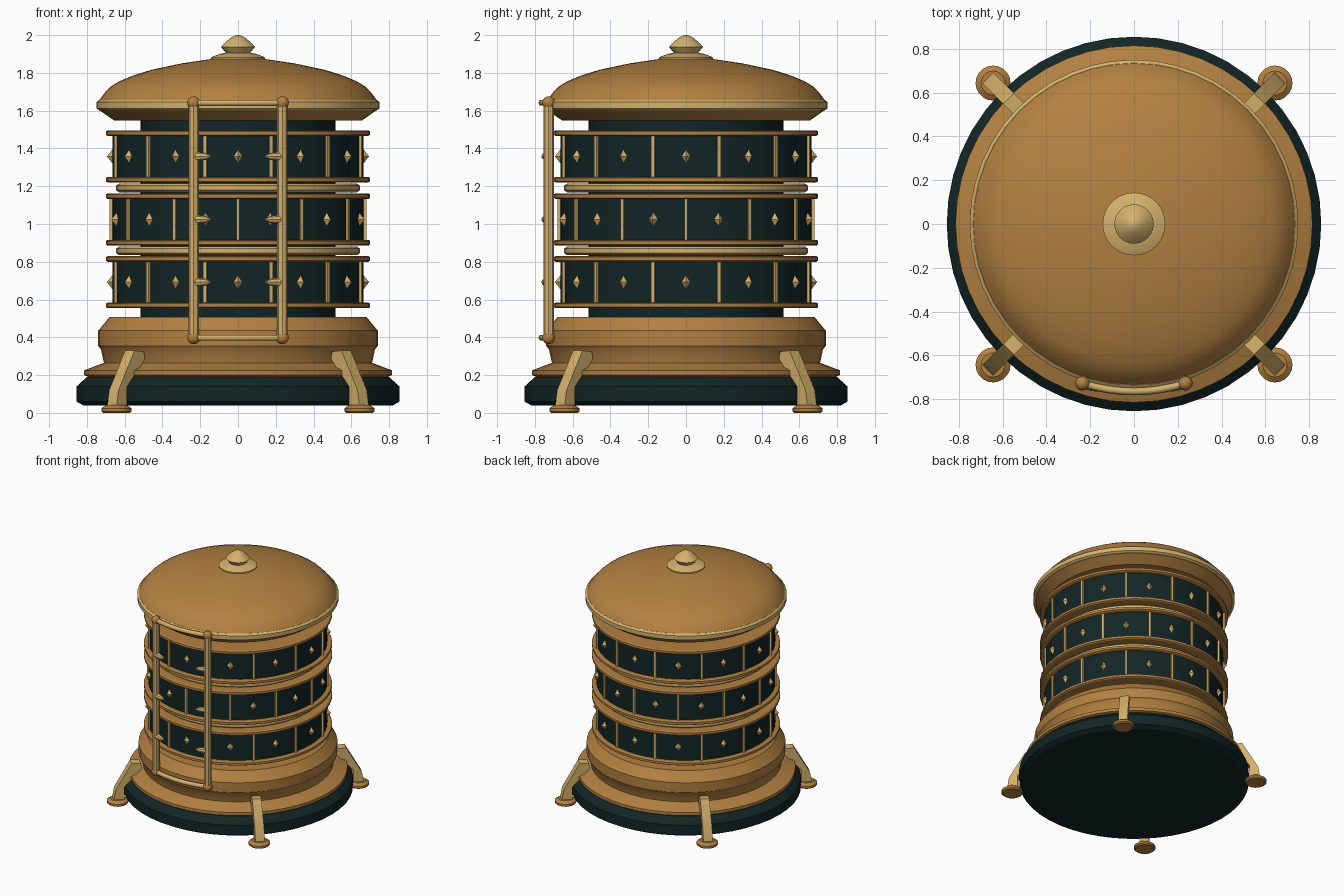
import bpy, bmesh
from math import sin, cos, pi, radians
from mathutils import Vector, Matrix

if "Cube" in bpy.data.objects:
    bpy.data.objects.remove(bpy.data.objects["Cube"])


def material(name, rgb):
    m = bpy.data.materials.new(name)
    m.use_nodes = True
    m.diffuse_color = (*rgb, 1)
    m.node_tree.nodes["Principled BSDF"].inputs["Base Color"].default_value = (*rgb, 1)
    return m


BRONZE = material("bronze", (0.45, 0.22, 0.052))
BRASS = material("pale brass", (0.66, 0.44, 0.15))
TEAL = material("dark teal", (0.006, 0.019, 0.019))


def finish(name, bm, mat):
    bmesh.ops.recalc_face_normals(bm, faces=bm.faces)
    me = bpy.data.meshes.new(name)
    bm.to_mesh(me)
    bm.free()
    me.materials.append(mat)
    ob = bpy.data.objects.new(name, me)
    bpy.context.collection.objects.link(ob)
    return ob


def lathe(name, profile, mat, sides=48):
    """Turn an (r, z) profile around the z axis, closing both ends."""
    bm = bmesh.new()
    pts = [(0, profile[0][1]), *profile, (0, profile[-1][1])]
    vs = [bm.verts.new((0, -r, z)) for r, z in pts]
    es = [bm.edges.new(pair) for pair in zip(vs, vs[1:])]
    bmesh.ops.spin(bm, geom=vs + es, axis=(0, 0, 1), cent=(0, 0, 0),
                   angle=2 * pi, steps=sides, use_duplicate=False)
    bmesh.ops.remove_doubles(bm, verts=bm.verts, dist=1e-4)
    return finish(name, bm, mat)


def polar(r, angle, z):
    """Point at an angle measured from the front."""
    return Vector((r * sin(angle), -r * cos(angle), z))


def rod(name, a, b, r1, r2, mat, sides=8):
    a, b = Vector(a), Vector(b)
    bm = bmesh.new()
    turn = (b - a).to_track_quat('Z', 'Y').to_matrix().to_4x4()
    bmesh.ops.create_cone(bm, cap_ends=True, segments=sides, radius1=r1, radius2=r2,
                          depth=(b - a).length,
                          matrix=Matrix.Translation((a + b) / 2) @ turn)
    return finish(name, bm, mat)


# Base
lathe("plinth", [(0.82, 0.04), (0.855, 0.06), (0.855, 0.14), (0.8, 0.19)], TEAL)
lathe("base_moulding", [(0.79, 0.19), (0.815, 0.2), (0.815, 0.225), (0.71, 0.265),
                        (0.725, 0.335), (0.74, 0.355), (0.74, 0.435), (0.68, 0.508)], BRONZE)

# Core and three panelled tiers
lathe("core", [(0.515, 0.5), (0.515, 1.56)], TEAL)
MIDDLES = (0.692, 1.024, 1.358)
for tier, mid in enumerate(MIDDLES):
    lathe(f"tier_drum_{tier}", [(0.665, mid - 0.125), (0.665, mid + 0.125)], TEAL)
    for label, z in (("lower", mid - 0.123), ("upper", mid + 0.123)):
        lathe(f"{label}_rim_{tier}", [(0.69, z - 0.015), (0.7, z - 0.009),
                                      (0.7, z + 0.009), (0.69, z + 0.015)], BRONZE)

    # Dividers and diamond studs, staggered on the middle tier
    bars, studs = bmesh.new(), bmesh.new()
    shift = radians(15) if tier == 1 else 0
    for k in range(12):
        ang = k * pi / 6 + shift
        edge = ang + radians(15)
        bmesh.ops.create_cube(bars, size=1, matrix=Matrix.Translation(polar(0.666, edge, mid))
                              @ Matrix.Rotation(edge, 4, 'Z')
                              @ Matrix.Diagonal((0.018, 0.026, 0.235, 1)))
        side = Vector((cos(ang), sin(ang), 0)) * 0.029
        up = Vector((0, 0, 0.046))
        root = polar(0.658, ang, mid)
        ring = [studs.verts.new(root + d) for d in (side, up, -side, -up)]
        tip = studs.verts.new(polar(0.694, ang, mid))
        studs.faces.new(ring)
        for i in range(4):
            studs.faces.new((ring[i], ring[(i + 1) % 4], tip))
    finish(f"dividers_{tier}", bars, BRASS)
    finish(f"diamond_studs_{tier}", studs, BRASS)

# Rings between the tiers
for i in range(2):
    z = (MIDDLES[i] + MIDDLES[i + 1]) / 2
    lathe(f"spacer_ring_{i}", [(0.63, z - 0.023), (0.645, z - 0.012),
                               (0.645, z + 0.012), (0.63, z + 0.023)], BRASS)

# Roof and finial
lathe("roof", [(0.655, 1.547), (0.73, 1.6), (0.735, 1.655), (0.71, 1.69), (0.675, 1.727),
               (0.63, 1.755), (0.55, 1.788), (0.46, 1.816), (0.3, 1.85), (0.14, 1.874)],
      BRONZE)
lathe("roof_band", [(0.735, 1.602), (0.75, 1.612), (0.75, 1.645), (0.735, 1.657)], BRASS)
lathe("finial_collar", [(0.143, 1.868), (0.143, 1.882), (0.1, 1.9), (0.07, 1.905)], BRASS)
lathe("finial", [(0.06, 1.9), (0.09, 1.938), (0.075, 1.955), (0.04, 1.985),
                 (0.018, 1.997), (0.003, 2.0)], BRASS, 24)

# Legs and feet
LEG = [(0.945, 0.03), (0.93, 0.12), (0.81, 0.33), (0.74, 0.325),
       (0.73, 0.285), (0.865, 0.14), (0.865, 0.03)]
for name, deg in (("front_left", 45), ("back_left", 135),
                  ("back_right", 225), ("front_right", 315)):
    ang = radians(deg)
    bm = bmesh.new()
    half = Vector((cos(ang), sin(ang), 0)) * 0.035
    face = bm.faces.new([bm.verts.new(polar(r, ang, z) - half) for r, z in LEG])
    grown = bmesh.ops.extrude_face_region(bm, geom=[face], use_keep_orig=True)["geom"]
    bmesh.ops.translate(bm, vec=half * 2,
                        verts=[v for v in grown if isinstance(v, bmesh.types.BMVert)])
    finish(f"{name}_leg", bm, BRASS)
    foot = lathe(f"{name}_foot", [(0.07, 0), (0.08, 0.008), (0.08, 0.024), (0.055, 0.042)],
                 BRONZE, 20)
    foot.location = polar(0.91, ang, 0)

# Front rail frame
RAIL_R, SPREAD = 0.764, radians(17.9)
LOW, HIGH = 0.398, 1.642
for label, s in (("left", 1), ("right", -1)):
    ang = s * SPREAD
    foot, top = polar(RAIL_R, ang, LOW), polar(RAIL_R, ang, HIGH)
    rod(f"{label}_rail", foot, top, 0.028, 0.028, BRASS)
    for end, p in (("bottom", foot), ("top", top)):
        bm = bmesh.new()
        bmesh.ops.create_uvsphere(bm, u_segments=12, v_segments=8, radius=0.034,
                                  matrix=Matrix.Translation(p))
        finish(f"{label}_{end}_knob", bm, BRONZE)
        rod(f"{label}_{end}_mount", p, polar(0.7, ang, p.z), 0.018, 0.018, BRASS)
    inward = Vector((-s * cos(ang), -s * sin(ang), 0))
    for i, mid in enumerate(MIDDLES):
        p = polar(RAIL_R, ang, mid)
        rod(f"{label}_peg_{i}", p, p + inward * 0.07, 0.026, 0.018, BRASS)
        rod(f"{label}_peg_tip_{i}", p + inward * 0.07, p + inward * 0.098, 0.018, 0.003, BRASS)

for label, z in (("bottom", LOW), ("top", HIGH)):
    curve = bpy.data.curves.new(f"{label}_crossbar", 'CURVE')
    curve.dimensions = '3D'
    curve.bevel_depth = 0.018
    curve.bevel_resolution = 1
    spline = curve.splines.new('POLY')
    spline.points.add(8)
    for i, pt in enumerate(spline.points):
        pt.co = (*polar(RAIL_R, SPREAD * (i / 4 - 1), z), 1)
    curve.materials.append(BRASS)
    bpy.context.collection.objects.link(bpy.data.objects.new(f"{label}_crossbar", curve))

# Smooth the turned surfaces, keeping edges crisp
for ob in bpy.context.scene.objects:
    ob.select_set(ob.type == 'MESH')
    if ob.type == 'MESH':
        bpy.context.view_layer.objects.active = ob
bpy.ops.object.shade_smooth_by_angle(angle=radians(25))
